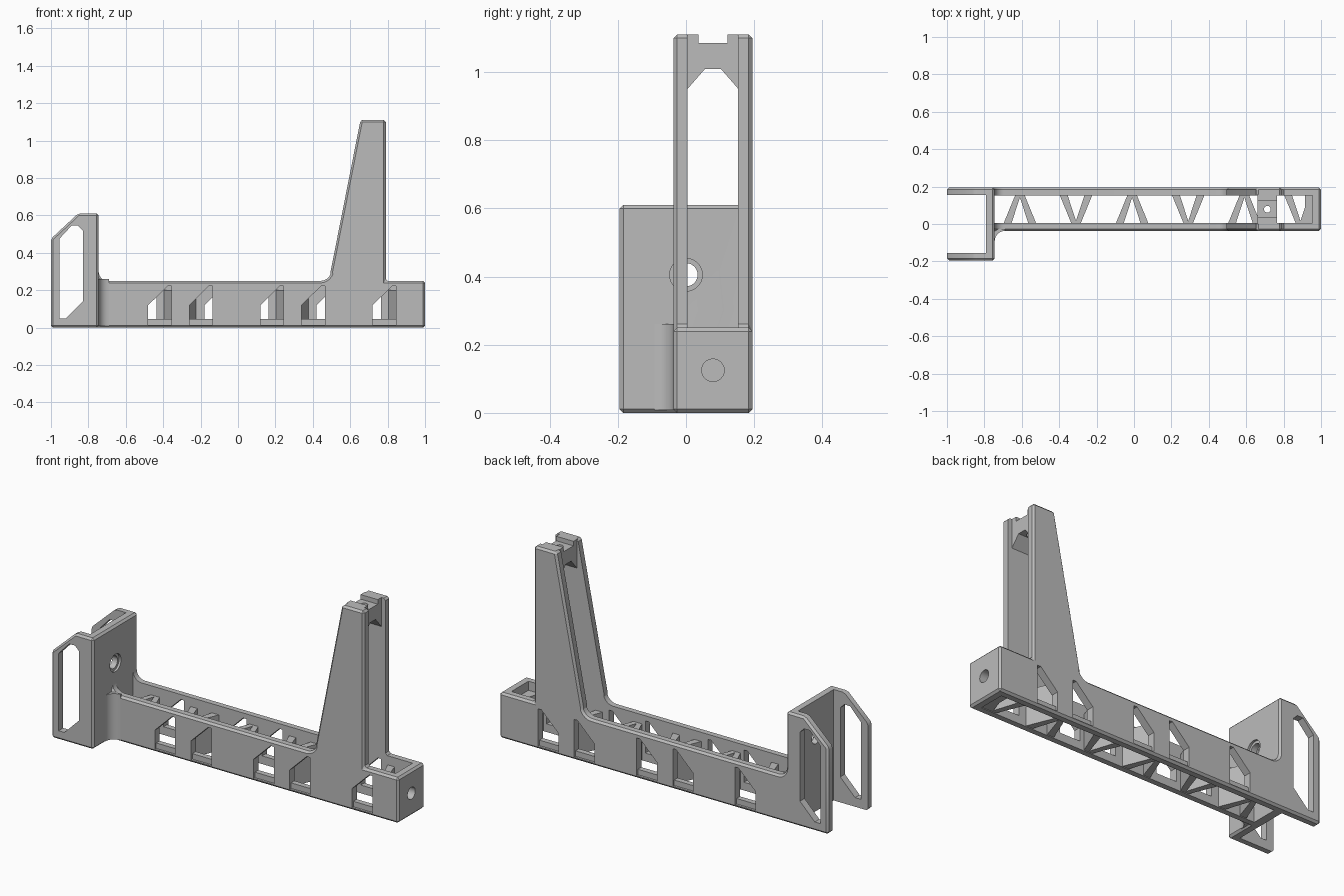
import bpy, bmesh, math

cube = bpy.data.objects.get("Cube")
if cube:
    bpy.data.objects.remove(cube, do_unlink=True)

grey = bpy.data.materials.new("plain grey")
grey.use_nodes = True
COLOUR = (0.5, 0.5, 0.5, 1)
grey.diffuse_color = COLOUR
for node in grey.node_tree.nodes:
    if node.type == "BSDF_PRINCIPLED":
        node.inputs["Base Color"].default_value = COLOUR


def prism(name, points, axis, lo, hi):
    """Extrude a 2D outline along one axis from lo to hi."""
    place = {"x": lambda u, v, d: (d, u, v),
             "y": lambda u, v, d: (u, d, v),
             "z": lambda u, v, d: (u, v, d)}[axis]
    bm = bmesh.new()
    a = [bm.verts.new(place(u, v, lo)) for u, v in points]
    b = [bm.verts.new(place(u, v, hi)) for u, v in points]
    bm.faces.new(a)
    bm.faces.new(b[::-1])
    for i in range(len(a)):
        j = (i + 1) % len(a)
        bm.faces.new((a[i], b[i], b[j], a[j]))
    bmesh.ops.recalc_face_normals(bm, faces=bm.faces)
    me = bpy.data.meshes.new(name)
    bm.to_mesh(me)
    bm.free()
    me.materials.append(grey)
    ob = bpy.data.objects.new(name, me)
    bpy.context.collection.objects.link(ob)
    return ob


def rect(u0, u1, v0, v1):
    return [(u0, v0), (u1, v0), (u1, v1), (u0, v1)]


def arc(cu, cv, r, start, end, steps=8):
    angles = [math.radians(start + (end - start) * i / steps) for i in range(steps + 1)]
    return [(cu + r * math.cos(t), cv + r * math.sin(t)) for t in angles]


def circle(cu, cv, r):
    return arc(cu, cv, r, 0, 352.5, 47)


def finish(ob, cutters=(), bevel=0):
    """Bevel, cut, and bake the modifiers into the mesh."""
    if bevel:
        m = ob.modifiers.new("edge_bevel", "BEVEL")
        m.width, m.segments, m.limit_method = bevel, 1, "ANGLE"
        m.angle_limit = math.radians(35)
    for c in cutters:
        m = ob.modifiers.new("cut", "BOOLEAN")
        m.operation, m.solver, m.object = "DIFFERENCE", "EXACT", c
    bpy.context.view_layer.update()
    deps = bpy.context.evaluated_depsgraph_get()
    baked = bpy.data.meshes.new_from_object(ob.evaluated_get(deps))
    ob.modifiers.clear()
    ob.data = baked
    bpy.ops.object.select_all(action="DESELECT")
    ob.select_set(True)
    bpy.context.view_layer.objects.active = ob
    bpy.ops.object.shade_smooth_by_angle(angle=math.radians(25))


# Main dimensions
FRONT, BACK = -0.037, 0.195          # outer faces of the beam walls
IN_FRONT, IN_BACK = 0.005, 0.153     # inner faces
MID = (FRONT + BACK) / 2
PLATE = -0.745                       # right face of the bracket plate
TOP = 0.25

# Outlines seen from the front
bracket_left = [(PLATE, 0.61), (-0.855, 0.61), (-1, 0.475), (-1, 0)]
body_outline = (bracket_left + [(1, 0), (1, TOP), (0.79, TOP), (0.79, 1.11), (0.655, 1.11),
                                (0.495, 0.3)]
                + arc(0.44, 0.31, 0.06, -22, -90, 6)
                + arc(PLATE + 0.05, TOP + 0.05, 0.05, -90, -180))
body = prism("beam_and_tower", body_outline, "y", FRONT, BACK)
bracket = prism("bracket", bracket_left + [(PLATE, 0)], "y", -0.195, 0.1)

# Cutters for the bracket
grip_window = [(-0.955, 0.05), (-0.92, 0.05), (-0.83, 0.14), (-0.83, 0.52),
               (-0.855, 0.545), (-0.89, 0.545), (-0.955, 0.475)]
bracket_cuts = [
    prism("slot_cutter", rect(-1.1, -0.79, -0.155, 0.155), "z", -0.1, 1),
    prism("grip_cutter", grip_window, "y", -0.3, 0.3),
    prism("bolt_cutter", circle(0, 0.405, 0.034), "x", -0.9, -0.6),
    prism("bolt_seat_cutter", circle(0, 0.405, 0.048), "x", PLATE - 0.012, -0.6),
]

# Cutters for the beam
end_hole = prism("end_hole_cutter", circle(MID, 0.125, 0.033), "x", 0.85, 1.1)
body_cuts = bracket_cuts + [
    prism("channel_cutter", rect(PLATE, 0.955, IN_FRONT, IN_BACK), "z", -0.1, 1.3), end_hole]


def wall_window(x, outer, inner, sign):
    """Slant-topped opening with a slightly sunken sill."""
    w = 0.124
    shape = [(x, 0.045), (x + w, 0.045), (x + w, 0.222), (x + w - 0.02, 0.222), (x, 0.12)]
    ys = sorted((outer + sign * 0.1, inner - sign * 0.03))
    sill = sorted((outer + sign * 0.1, outer - sign * 0.012))
    return [prism("window_cutter", shape, "y", *ys),
            prism("sill_cutter", rect(x, x + w, 0.015, 0.07), "y", *sill)]


for k in range(3):
    # front openings sit either side of each front strut tip, back ones likewise
    tip = -0.31 + 0.6 * k
    body_cuts += wall_window(tip - 0.17, FRONT, IN_FRONT, -1)
    if k < 2:
        body_cuts += wall_window(tip + 0.05, FRONT, IN_FRONT, -1)
    tip = -0.61 + 0.6 * k
    if k > 0:
        body_cuts += wall_window(tip - 0.17, BACK, IN_BACK, 1)
    body_cuts += wall_window(tip + 0.05, BACK, IN_BACK, 1)

finish(body, body_cuts, 0.011)
finish(bracket, bracket_cuts, 0.011)

# Zigzag struts between the walls
for k in range(6):
    cx = -0.61 + 0.3 * k
    tip_y, base_y = (IN_BACK, IN_FRONT) if k % 2 == 0 else (IN_FRONT, IN_BACK)
    reach = 0.004 if tip_y > base_y else -0.004
    for side in (-1, 1):
        def at(offset, y):
            return (cx + side * offset, y)
        leg = [at(-0.005, tip_y + reach), at(0.024, tip_y + reach),
               at(0.088, base_y - reach), at(0.046, base_y - reach)]
        finish(prism("strut", leg, "z", 0.004, 0.2))

# Low step inside the closed end
step = prism("end_step", rect(0.915, 0.96, IN_FRONT - 0.005, IN_BACK + 0.005), "z", 0.004, 0.2)
finish(step, [end_hole])

# Notched bridge joining the tower tops
bridge_outline = [(0, 0.945), (0.055, 1.008), (0.103, 1.008), (0.158, 0.945),
                  (0.158, 1.11), (0.122, 1.11), (0.122, 1.085),
                  (0.036, 1.085), (0.036, 1.11), (0, 1.11)]
bridge = prism("tower_bridge", bridge_outline, "x", 0.66, 0.765)
pin_hole = prism("pin_hole_cutter", circle(0.713, MID, 0.018), "z", 0.9, 1.2)
finish(bridge, [pin_hole])

# Fillet where the front wall meets the bracket plate
r = 0.055
fillet = [(PLATE - 0.01, FRONT + 0.01), (PLATE - 0.01, FRONT - r)]
fillet += arc(PLATE + r, FRONT - r, r, 180, 90)
fillet += [(PLATE + r, FRONT + 0.01)]
finish(prism("bracket_fillet", fillet, "z", 0.008, TOP + 0.01))

# Remove the used cutters
for ob in [o for o in bpy.data.objects if "_cutter" in o.name]:
    bpy.data.objects.remove(ob, do_unlink=True)
